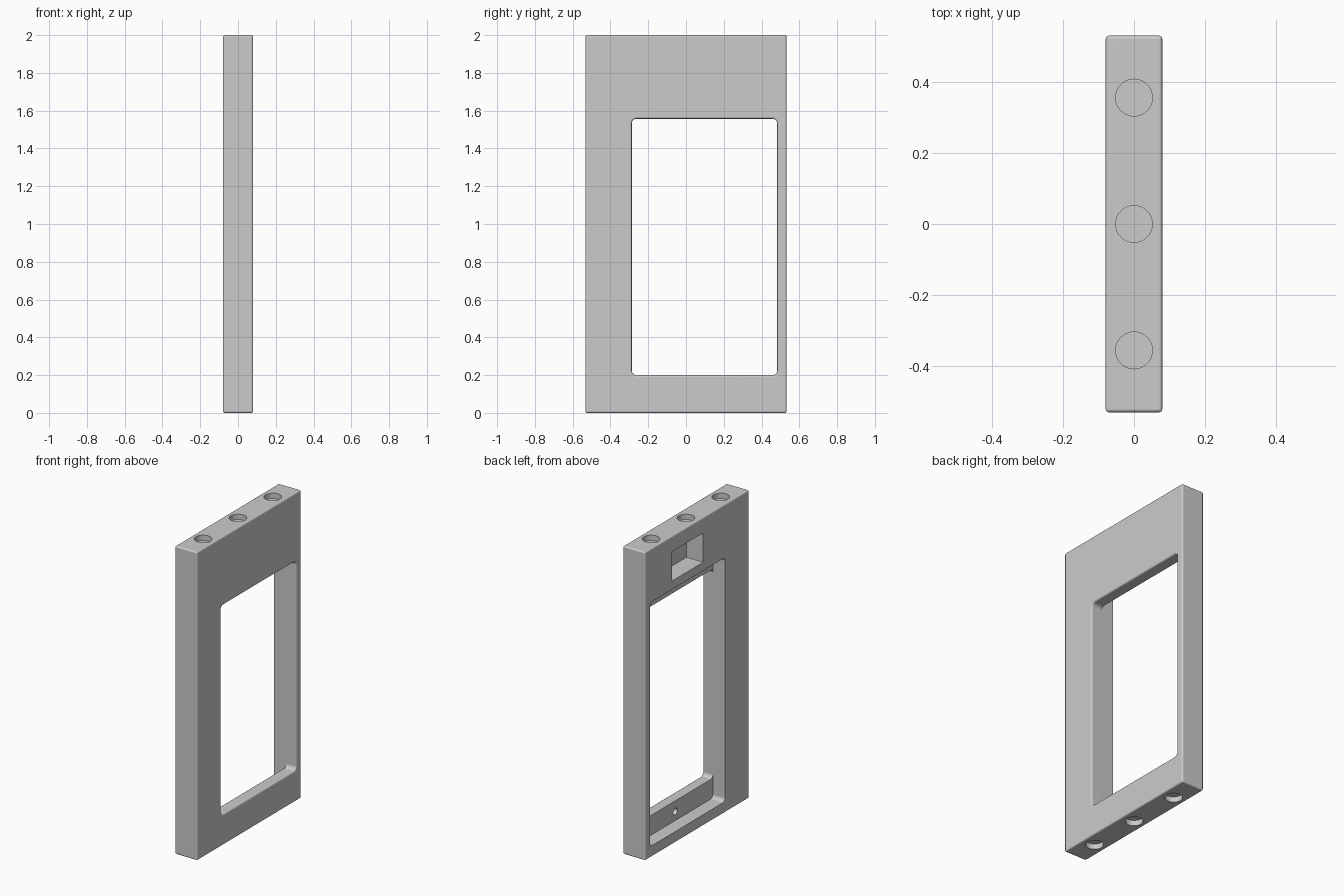
import bpy, bmesh, math
from mathutils import Matrix

if "Cube" in bpy.data.objects:
    bpy.data.objects.remove(bpy.data.objects["Cube"])

# Overall sizes
HALF_X, HALF_Y, HEIGHT = 0.08, 0.532, 2.0
WINDOW_Y = (-0.287, 0.483)
WINDOW_MID = sum(WINDOW_Y) / 2
LEDGE_X = 0.008
FILLET = 0.01

grey = bpy.data.materials.new("plain grey")
grey.use_nodes = True
colour = (0.6, 0.6, 0.6, 1)
grey.diffuse_color = colour
grey.node_tree.nodes["Principled BSDF"].inputs["Base Color"].default_value = colour


def add_object(name, bm):
    bmesh.ops.recalc_face_normals(bm, faces=bm.faces)
    mesh = bpy.data.meshes.new(name)
    bm.to_mesh(mesh)
    bm.free()
    mesh.materials.append(grey)
    obj = bpy.data.objects.new(name, mesh)
    bpy.context.collection.objects.link(obj)
    return obj


def rounded_outline(y, z, radius, grow, steps=6):
    """Points of a rounded rectangle in the YZ plane, widened by grow."""
    points = []
    corners = [(y[1], z[1], -1, -1), (y[0], z[1], 1, -1), (y[0], z[0], 1, 1), (y[1], z[0], -1, 1)]
    for quarter, (cy, cz, sy, sz) in enumerate(corners):
        for i in range(steps + 1):
            a = math.pi / 2 * (quarter + i / steps)
            points.append((cy + sy * radius + (radius + grow) * math.cos(a),
                           cz + sz * radius + (radius + grow) * math.sin(a)))
    return points


def rounded_cutter(name, y, z, radius, sections):
    """Loft a rounded rectangle along X through (x, grow) sections."""
    bm = bmesh.new()
    rings = [[bm.verts.new((x, *p)) for p in rounded_outline(y, z, radius, grow)]
             for x, grow in sections]
    for a, b in zip(rings, rings[1:]):
        for i in range(len(a)):
            j = (i + 1) % len(a)
            bm.faces.new((a[i], a[j], b[j], b[i]))
    bm.faces.new(rings[0])
    bm.faces.new(rings[-1])
    return add_object(name, bm)


def round_cutter(name, centre, radius, depth, axis):
    bm = bmesh.new()
    bmesh.ops.create_cone(bm, cap_ends=True, segments=40, radius1=radius, radius2=radius, depth=depth)
    turn = Matrix.Rotation(math.pi / 2, 4, "Y") if axis == "X" else Matrix()
    bmesh.ops.transform(bm, matrix=Matrix.Translation(centre) @ turn, verts=bm.verts)
    return add_object(name, bm)


# Solid panel with softened outer edges
bm = bmesh.new()
bmesh.ops.create_cube(bm, size=1)
bmesh.ops.scale(bm, vec=(2 * HALF_X, 2 * HALF_Y, HEIGHT), verts=bm.verts)
bmesh.ops.translate(bm, vec=(0, 0, HEIGHT / 2), verts=bm.verts)
bmesh.ops.bevel(bm, geom=bm.edges[:], offset=FILLET, segments=4, profile=0.5, affect="EDGES")
panel = add_object("window_panel", bm)

# Through window, flaring into a rounded edge on the left face
flare = [(-0.2, 0)]
for i in range(5):
    a = math.pi / 2 * i / 4
    flare.append((HALF_X - FILLET + FILLET * math.sin(a), FILLET * (1 - math.cos(a))))
flare.append((0.1, FILLET))
cutters = [
    # Taller recess and square pocket from the right face
    rounded_cutter("recess_cutter", WINDOW_Y, (0.072, 1.655), 0.025, [(-0.2, 0), (LEDGE_X, 0)]),
    rounded_cutter("window_cutter", WINDOW_Y, (0.2, 1.557), 0.025, flare),
    rounded_cutter("pocket_cutter", (WINDOW_MID - 0.16, WINDOW_MID + 0.16), (1.71, 1.9), 0.002,
                   [(-0.2, 0), (0.04, 0)]),
]

# Screw holes in the two ledges
for z in (0.13, 1.605):
    cutters.append(round_cutter("screw_hole_cutter", (LEDGE_X, WINDOW_MID, z), 0.022, 0.1, "X"))

# Shallow round sockets in the top and bottom ends
for z in (0, HEIGHT):
    for y in (-0.357, 0, 0.357):
        cutters.append(round_cutter("socket_cutter", (0, y, z), 0.052, 0.07, "Z"))

# Cut everything out of the panel
bpy.ops.object.select_all(action="DESELECT")
bpy.context.view_layer.objects.active = panel
panel.select_set(True)
for cutter in cutters:
    cutter.hide_render = True
    cut = panel.modifiers.new("cut", "BOOLEAN")
    cut.operation = "DIFFERENCE"
    cut.solver = "EXACT"
    cut.object = cutter
    bpy.ops.object.modifier_apply(modifier=cut.name)
    bpy.data.objects.remove(cutter)

bpy.ops.object.shade_smooth_by_angle(angle=math.radians(35))
normals = panel.modifiers.new("flat_sides", "WEIGHTED_NORMAL")
normals.keep_sharp = True
